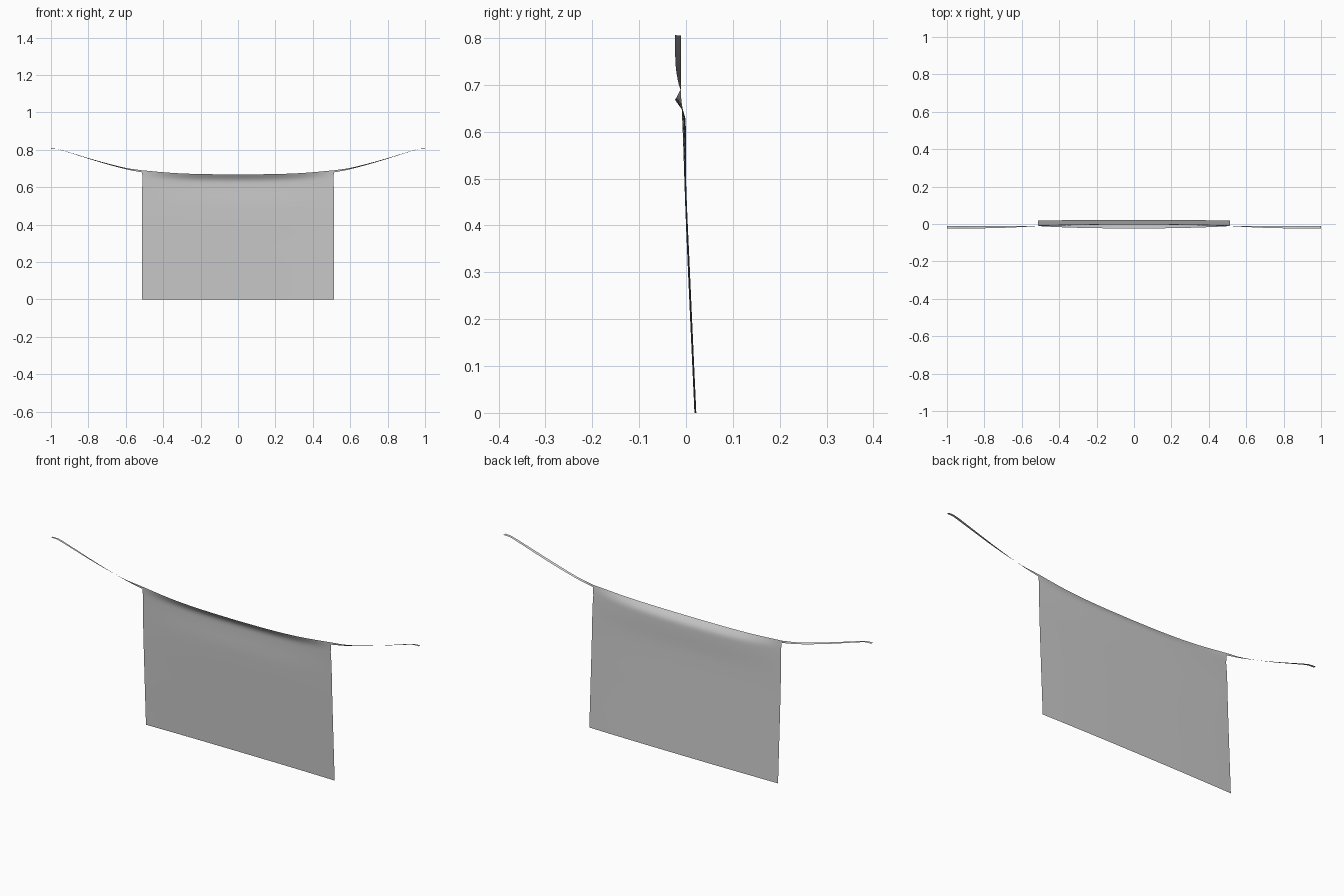
import bpy, bmesh

if "Cube" in bpy.data.objects:
    bpy.data.objects.remove(bpy.data.objects["Cube"])


def smooth_lerp(pts, t):
    """Monotone-ish interpolation through (t, value) points."""
    if t <= pts[0][0]:
        return pts[0][1]
    if t >= pts[-1][0]:
        return pts[-1][1]

    def slope(i):
        a, b = max(i - 1, 0), min(i + 1, len(pts) - 1)
        return (pts[b][1] - pts[a][1]) / (pts[b][0] - pts[a][0])
    for i in range(len(pts) - 1):
        (t0, v0), (t1, v1) = pts[i], pts[i + 1]
        if t <= t1:
            h = t1 - t0
            s = (t - t0) / h
            return ((2*s**3 - 3*s*s + 1) * v0 + (s**3 - 2*s*s + s) * h * slope(i)
                    + (3*s*s - 2*s**3) * v1 + (s**3 - s*s) * h * slope(i + 1))


def sheet(name, cols, rows, f):
    """Open cloth surface from f(u, v), both in 0..1."""
    bm = bmesh.new()
    g = [[bm.verts.new(f(i / cols, j / rows)) for j in range(rows + 1)]
         for i in range(cols + 1)]
    for i in range(cols):
        for j in range(rows):
            bm.faces.new((g[i][j], g[i+1][j], g[i+1][j+1], g[i][j+1]))
    me = bpy.data.meshes.new(name)
    bm.to_mesh(me)
    bm.free()
    me.shade_smooth()
    ob = bpy.data.objects.new(name, me)
    bpy.context.collection.objects.link(ob)
    return ob


HALF = 0.513
# sagging top hem
TOP = [(0, .668), (.2, .670), (.35, .676), (HALF, .690)]
# depth against height at the middle and at the side edges
MID = [(0, .022), (.3, .0085), (.5, .0), (.61, -.0005), (.638, -.004), (.668, -.0235)]
SIDE = [(0, .018), (.4, .0), (.6, -.007), (.69, -.011)]


def cloth(u, v):
    x = (2 * u - 1) * HALF
    a = abs(x)
    top = smooth_lerp(TOP, a)
    v = 1 - (1 - v) ** 1.6          # denser rows near the hem
    z = v * top
    w = 1 - (a / HALF) ** 2.5
    y = w * smooth_lerp(MID, v * .668) + (1 - w) * smooth_lerp(SIDE, v * .69)
    x *= 1 - .006 * max(0, 1 - abs(z - .635) / .05)   # slight tuck under the strap
    return x, y, z


sheet("cloth_panel", 40, 36, cloth)

# ties: top edge rolls forward until the ribbon lies flat
TIE_TOP = [(HALF, .690), (.6, .703), (.75, .741), (.945, .799), (.97, .805), (1.0, .806)]
TIE_LOW = [(HALF, .679), (.6, .696), (.75, .737), (.945, .798), (.97, .804), (1.0, .805)]
TIE_FRONT = [(HALF, -.011), (.6, -.016), (.75, -.022), (1.0, -.024)]


def tie(u, v):
    x = HALF + u * (1 - HALF)
    return (x, -.011 + v * (smooth_lerp(TIE_FRONT, x) + .011),
            (1 - v) * smooth_lerp(TIE_LOW, x) + v * smooth_lerp(TIE_TOP, x))


for side, label in ((1, "right"), (-1, "left")):
    def mirrored(u, v, s=side):
        x, y, z = tie(u if s > 0 else 1 - u, v)
        return s * x, y, z
    sheet(label + "_tie", 28, 2, mirrored)
